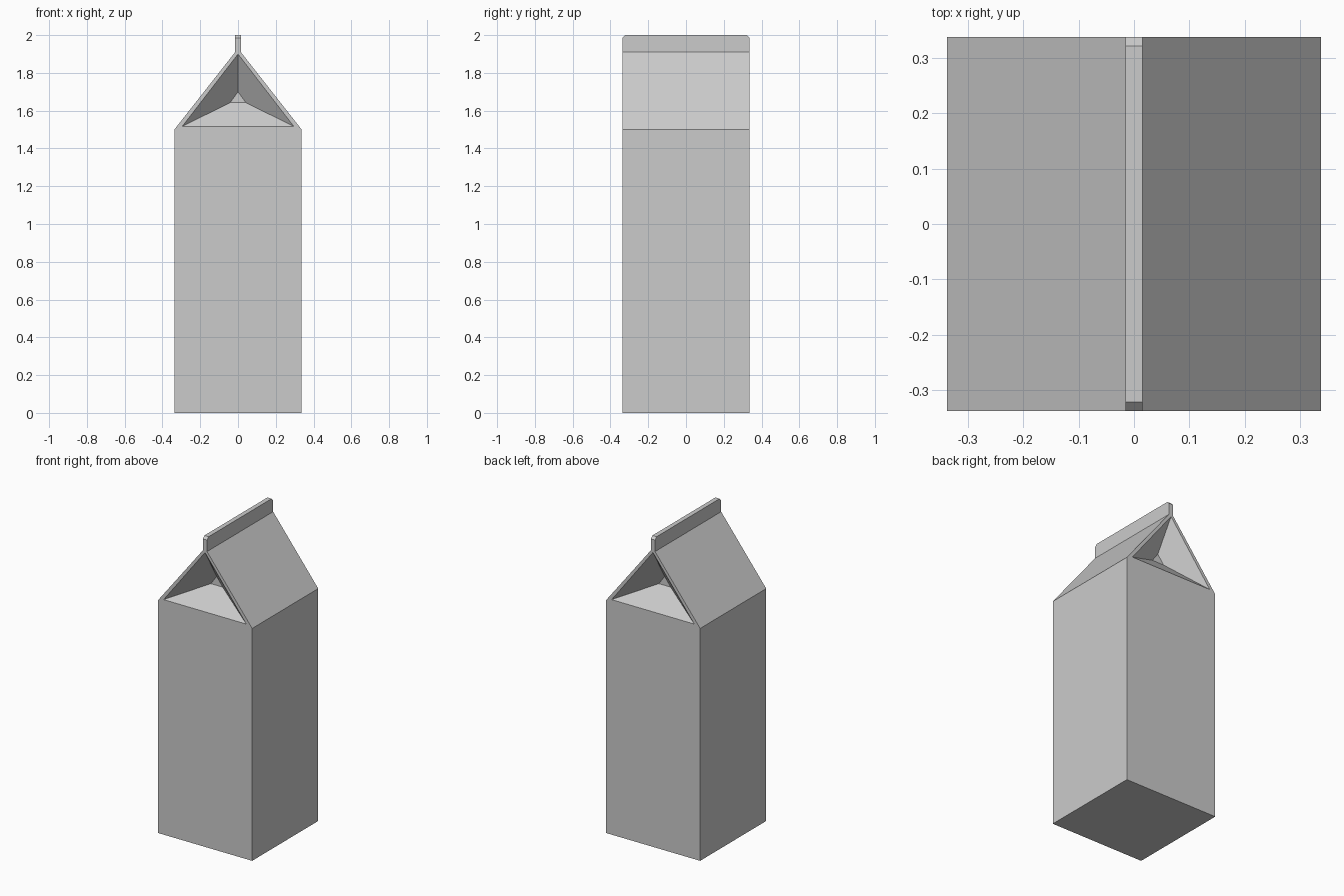
import bpy, bmesh

if "Cube" in bpy.data.objects:
    bpy.data.objects.remove(bpy.data.objects["Cube"])

W = 0.337    # half width and half depth of the carton
SEAM = 0.015  # half thickness of the top seal


def finish(bm, name):
    bmesh.ops.recalc_face_normals(bm, faces=bm.faces)
    mesh = bpy.data.meshes.new(name)
    bm.to_mesh(mesh)
    bm.free()
    obj = bpy.data.objects.new(name, mesh)
    bpy.context.collection.objects.link(obj)
    return obj


# Carton: gable-top profile extruded front to back
half = [(W, 0), (W, 1.5), (SEAM, 1.91), (SEAM, 2.0)]
profile = half + [(-x, z) for x, z in reversed(half)]
bm = bmesh.new()
face = bm.faces.new([bm.verts.new((x, -W, z)) for x, z in profile])
ext = bmesh.ops.extrude_face_region(bm, geom=[face])
moved = [v for v in ext["geom"] if isinstance(v, bmesh.types.BMVert)]
bmesh.ops.translate(bm, verts=moved, vec=(0, 2 * W, 0))

# Clipped top corners of the seal
ends = [e for e in bm.edges
        if all(v.co.z > 1.99 for v in e.verts)
        and abs(e.verts[0].co.y - e.verts[1].co.y) < 0.001]
bmesh.ops.bevel(bm, geom=ends, offset=0.016, segments=1, affect='EDGES')
carton = finish(bm, "carton")

# Folded-in gable pockets: tapered triangles cut into both ends
mouth = [(-0.295, 1.517), (0.295, 1.517), (0, 1.90)]
tip = [(-0.042, 1.642), (0.042, 1.642), (0, 1.70)]


def pocket_cutter(name, side, depth):
    bm = bmesh.new()
    rings = []
    for t in (-0.1, 1.0):   # start a little outside the wall
        rings.append([bm.verts.new((a[0] + (b[0] - a[0]) * t,
                                    side * (W - depth * t),
                                    a[1] + (b[1] - a[1]) * t))
                      for a, b in zip(mouth, tip)])
        bm.faces.new(rings[-1])
    for i in range(3):
        j = (i + 1) % 3
        bm.faces.new((rings[0][i], rings[0][j], rings[1][j], rings[1][i]))
    return finish(bm, name)


for name, side in (("front_pocket_cutter", -1), ("back_pocket_cutter", 1)):
    cutter = pocket_cutter(name, side, 0.12)
    cutter.hide_render = True
    cutter.hide_viewport = True
    mod = carton.modifiers.new(name, 'BOOLEAN')
    mod.operation = 'DIFFERENCE'
    mod.solver = 'EXACT'
    mod.object = cutter
